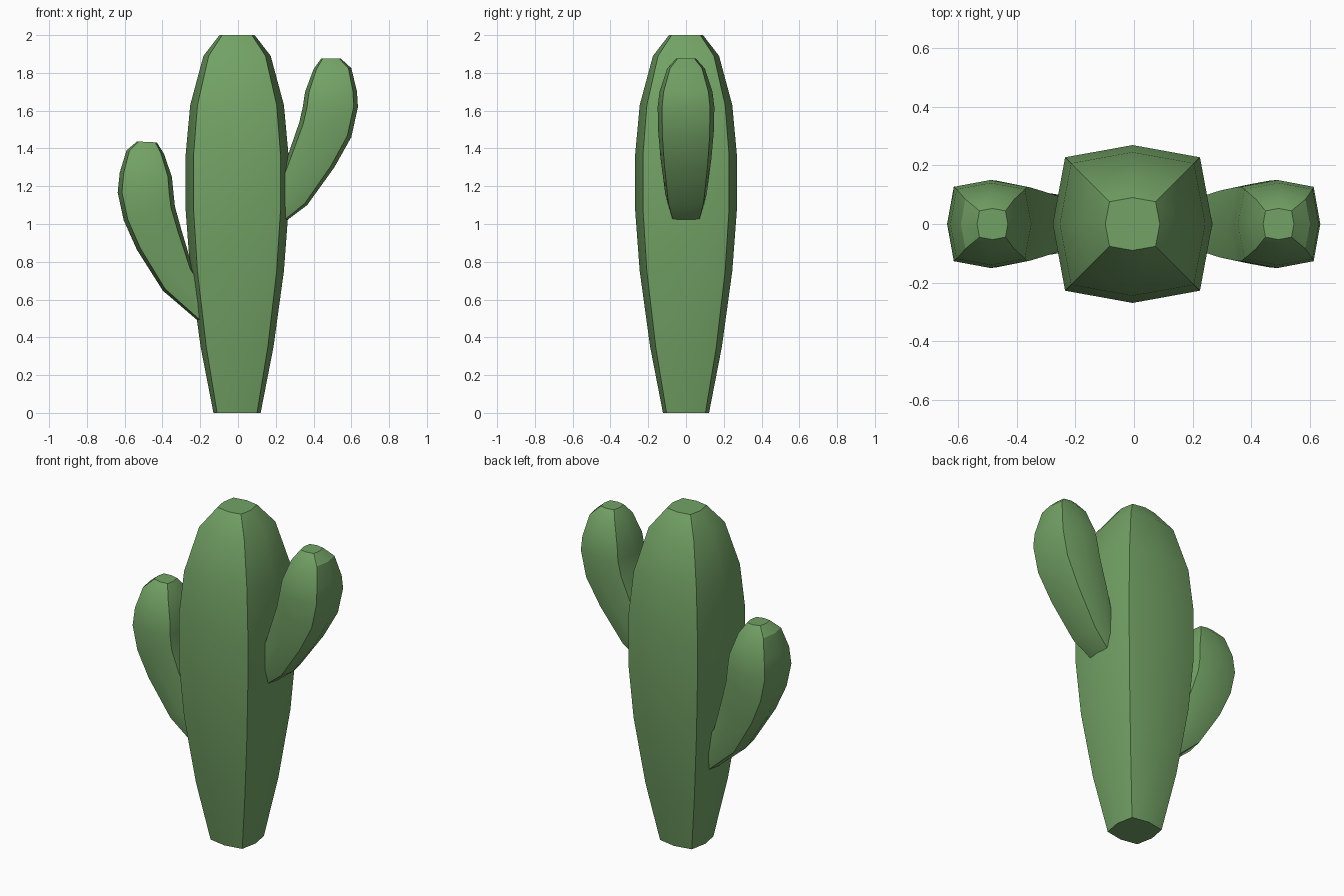
import bpy, bmesh, math
from mathutils import Vector

if "Cube" in bpy.data.objects:
    bpy.data.objects.remove(bpy.data.objects["Cube"])

green = bpy.data.materials.new("cactus_green")
green.diffuse_color = (0.17, 0.36, 0.13, 1)
green.use_nodes = True
green.node_tree.nodes["Principled BSDF"].inputs["Base Color"].default_value = green.diffuse_color


def ribbed_tube(name, rings):
    """Loft bulged square rings; each ring is (left point xz, right point xz, y half-width)."""
    bm = bmesh.new()
    k = 0.845  # corner position relative to the bulged side middles
    shape = [(1, 0), (k, k), (0, 1), (-k, k), (-1, 0), (-k, -k), (0, -1), (k, -k)]
    loops = []
    for (x0, z0), (x1, z1), w in rings:
        a, b = Vector((x0, 0, z0)), Vector((x1, 0, z1))
        c, u = (a + b) / 2, (b - a) / 2
        loops.append([bm.verts.new(c + u * p + Vector((0, w * q, 0))) for p, q in shape])
    for lo, hi in zip(loops, loops[1:]):
        for i in range(8):
            j = (i + 1) % 8
            bm.faces.new((lo[i], lo[j], hi[j], hi[i]))
    bm.faces.new(loops[0][::-1])
    bm.faces.new(loops[-1])
    bmesh.ops.recalc_face_normals(bm, faces=bm.faces)
    mesh = bpy.data.meshes.new(name)
    bm.to_mesh(mesh)
    bm.free()
    obj = bpy.data.objects.new(name, mesh)
    bpy.context.collection.objects.link(obj)
    mesh.materials.append(green)
    bpy.ops.object.select_all(action='DESELECT')
    obj.select_set(True)
    bpy.context.view_layer.objects.active = obj
    bpy.ops.object.shade_smooth_by_angle(angle=math.radians(30))


# trunk: (height, half-width)
trunk = [(0, 0.125), (0.35, 0.193), (0.75, 0.248), (1.07, 0.272),
         (1.37, 0.272), (1.63, 0.248), (1.89, 0.178), (2.0, 0.093)]
ribbed_tube("trunk", [((-r - 0.005, z), (r - 0.005, z), r - 0.003) for z, r in trunk])

# arms: inner point, outer point, half-depth
widths = [0.085, 0.11, 0.135, 0.148, 0.15, 0.14, 0.1, 0.053]
right_in = [(0.16, 1.11), (0.215, 1.22), (0.275, 1.395), (0.325, 1.54),
            (0.343, 1.62), (0.355, 1.70), (0.40, 1.82), (0.44, 1.875)]
right_out = [(0.26, 1.02), (0.366, 1.10), (0.51, 1.30), (0.60, 1.46),
             (0.635, 1.62), (0.63, 1.70), (0.60, 1.825), (0.545, 1.875)]
left_in = [(-0.12, 0.58), (-0.24, 0.77), (-0.30, 0.97), (-0.334, 1.093),
           (-0.342, 1.17), (-0.35, 1.25), (-0.393, 1.374), (-0.43, 1.432)]
left_out = [(-0.212, 0.488), (-0.398, 0.647), (-0.536, 0.865), (-0.605, 1.02),
            (-0.637, 1.167), (-0.626, 1.273), (-0.59, 1.39), (-0.535, 1.437)]
ribbed_tube("right_arm", list(zip(right_in, right_out, widths)))
ribbed_tube("left_arm", list(zip(left_out, left_in, widths)))
